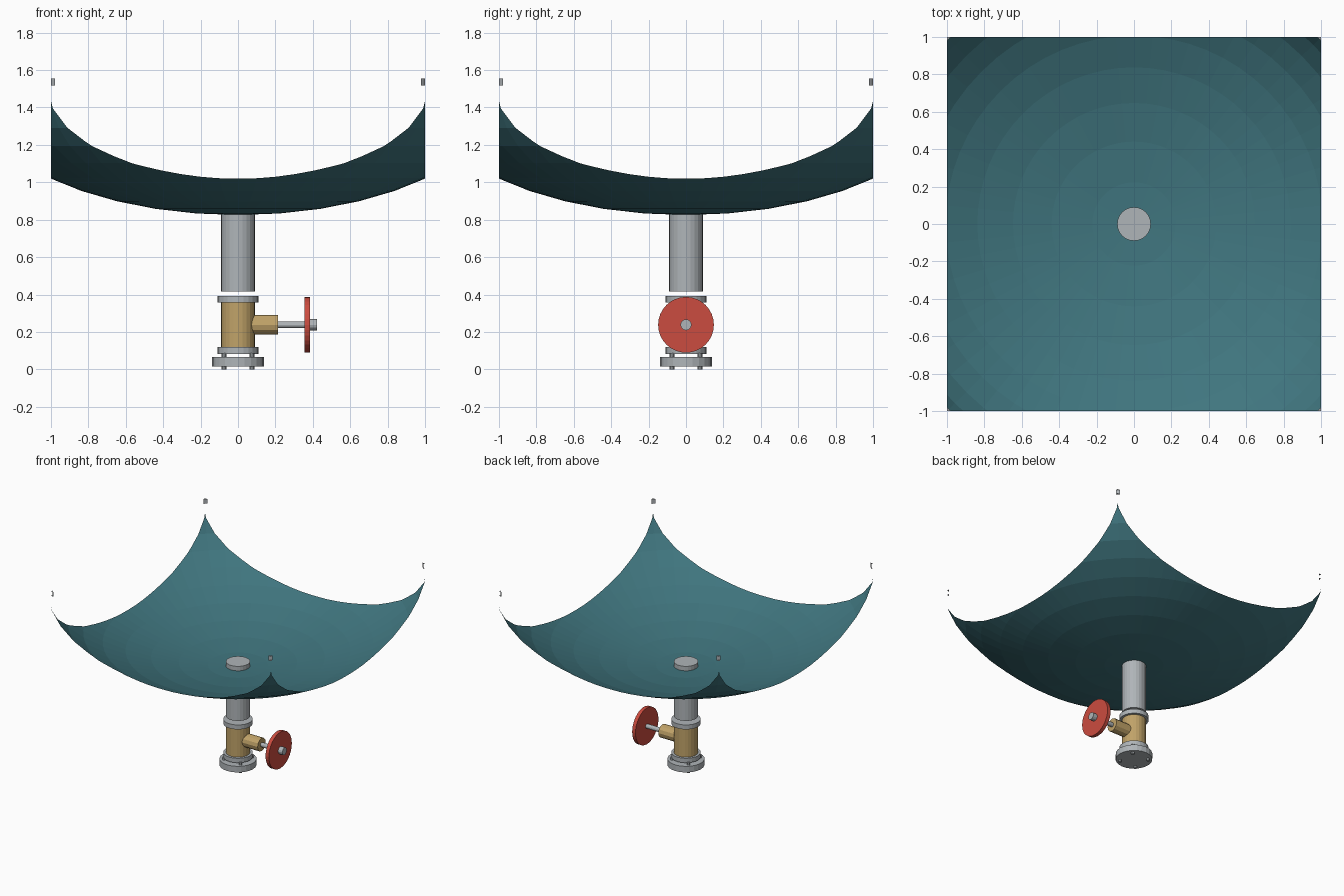
import bpy, bmesh, math
from mathutils import Matrix, Vector

if "Cube" in bpy.data.objects:
    bpy.data.objects.remove(bpy.data.objects["Cube"])


def material(name, rgb):
    m = bpy.data.materials.new(name)
    m.diffuse_color = (*rgb, 1)
    m.use_nodes = True
    m.node_tree.nodes["Principled BSDF"].inputs["Base Color"].default_value = m.diffuse_color
    return m


TEAL = material("teal", (0.051, 0.18, 0.212))
BRASS = material("brass", (0.53, 0.365, 0.14))
RED = material("red", (0.60, 0.072, 0.05))
STEEL = material("steel", (0.43, 0.46, 0.48))


def finish(name, bm, mat):
    me = bpy.data.meshes.new(name)
    bm.to_mesh(me)
    bm.free()
    ob = bpy.data.objects.new(name, me)
    bpy.context.collection.objects.link(ob)
    me.materials.append(mat)
    return ob


def cylinder(name, r, a, b, mat=STEEL, n=24, axis='Z', at=(0, 0, 0)):
    """Capped cylinder running from a to b along the given axis."""
    bm = bmesh.new()
    bmesh.ops.create_cone(bm, cap_ends=True, segments=n, radius1=r, radius2=r, depth=b - a,
                          matrix=Matrix.Translation((0, 0, (a + b) / 2)))
    if axis == 'X':
        bm.transform(Matrix.Rotation(math.pi / 2, 4, 'Y'))
    bm.transform(Matrix.Translation(at))
    return finish(name, bm, mat)


def clipped_revolve(name, profile, mat=STEEL, closed=False, n=64):
    """Revolve an (r, z) profile and trim it to the 2 x 2 square."""
    bm = bmesh.new()
    verts = [bm.verts.new((r, 0, z)) for r, z in profile]
    edges = [bm.edges.new(p) for p in zip(verts, verts[1:])]
    if closed:
        edges.append(bm.edges.new((verts[-1], verts[0])))
    bmesh.ops.spin(bm, geom=verts + edges, cent=(0, 0, 0), axis=(0, 0, 1),
                   angle=math.tau, steps=n)
    bmesh.ops.remove_doubles(bm, verts=bm.verts, dist=1e-4)
    for d in ((1, 0, 0), (-1, 0, 0), (0, 1, 0), (0, -1, 0)):
        bmesh.ops.bisect_plane(bm, geom=bm.verts[:] + bm.edges[:] + bm.faces[:],
                               plane_co=Vector(d), plane_no=Vector(d), clear_outer=True)
    bmesh.ops.recalc_face_normals(bm, faces=bm.faces)
    return finish(name, bm, mat)


# Basin: lower half of a flattened sphere, trimmed square
bowl = [(1.425 * math.sin(math.radians(9 * k)),
         0.825 + 0.675 * (1 - math.cos(math.radians(9 * k)))) for k in range(11)]
clipped_revolve("basin", bowl, TEAL)

# Rim ring, of which only the corners remain
clipped_revolve("rim_corners", [(1.4, 1.517), (1.43, 1.517), (1.43, 1.555), (1.4, 1.555)],
                closed=True)

# Standpipe and flanges
cylinder("standpipe", 0.09, 0.417, 0.865)
cylinder("upper_flange", 0.11, 0.356, 0.393)
cylinder("lower_flange", 0.11, 0.082, 0.119)
cylinder("base_flange", 0.138, 0.016, 0.066)
for i, (sx, sy) in enumerate([(1, 1), (-1, 1), (-1, -1), (1, -1)]):
    cylinder(f"flange_bolt_{i + 1}", 0.013, 0.0, 0.088, n=8, at=(0.075 * sx, 0.075 * sy, 0))

# Valve
cylinder("valve_body", 0.09, 0.117, 0.357, BRASS)
cylinder("valve_bonnet", 0.053, 0.07, 0.215, BRASS, n=12, axis='X', at=(0, 0, 0.238))
cylinder("valve_stem", 0.018, 0.2, 0.4, n=12, axis='X', at=(0, 0, 0.238))
cylinder("handwheel", 0.149, 0.355, 0.385, RED, n=32, axis='X', at=(0, 0, 0.238))
cylinder("handwheel_hub", 0.03, 0.38, 0.423, n=12, axis='X', at=(0, 0, 0.238))
